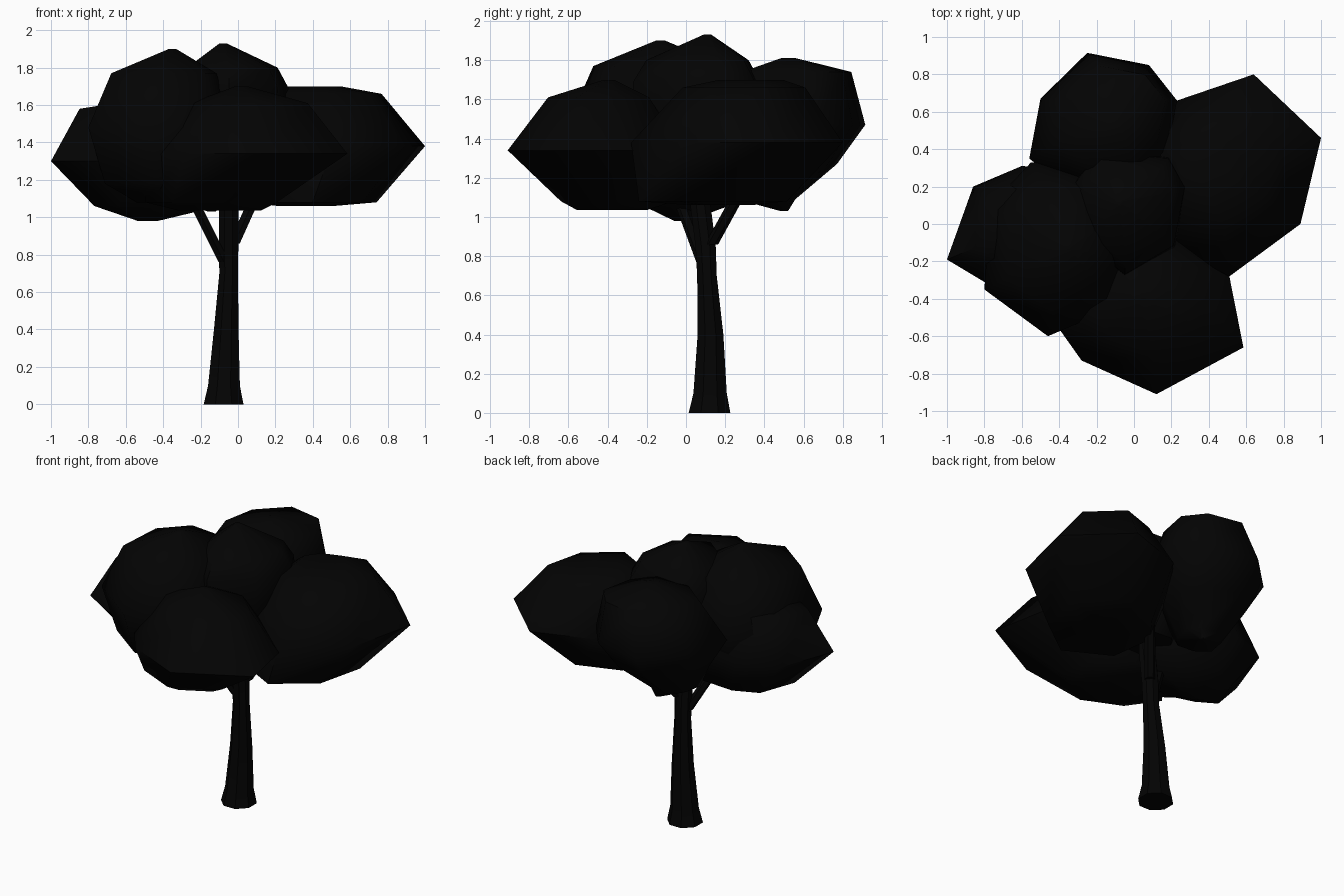
import bpy, bmesh, math

if "Cube" in bpy.data.objects:
    bpy.data.objects.remove(bpy.data.objects["Cube"])

mat = bpy.data.materials.new("near_black")
mat.diffuse_color = (0.001, 0.001, 0.001, 1)
mat.use_nodes = True
mat.node_tree.nodes["Principled BSDF"].inputs["Base Color"].default_value = mat.diffuse_color


def finish(name, bm, angle):
    bmesh.ops.recalc_face_normals(bm, faces=bm.faces[:])
    me = bpy.data.meshes.new(name)
    bm.to_mesh(me)
    bm.free()
    me.materials.append(mat)
    ob = bpy.data.objects.new(name, me)
    bpy.context.collection.objects.link(ob)
    bpy.ops.object.select_all(action='DESELECT')
    ob.select_set(True)
    bpy.context.view_layer.objects.active = ob
    bpy.ops.object.shade_smooth_by_angle(angle=math.radians(angle))


def loft(name, rings, angle=60):
    """Closed skin through rings of equal point count."""
    bm = bmesh.new()
    vs = [[bm.verts.new(p) for p in r] for r in rings]
    n = len(vs[0])
    for a, b in zip(vs, vs[1:]):
        for i in range(n):
            j = (i + 1) % n
            bm.faces.new((a[i], a[j], b[j], b[i]))
    bm.faces.new(vs[0][::-1])
    bm.faces.new(vs[-1])
    finish(name, bm, angle)


def clump(name, centre, outline, levels):
    """Leaf clump: plan outline scaled and shifted at each (z, scale, dx, dy)."""
    cx, cy = centre
    loft(name, [[(cx + (x - cx) * s + dx, cy + (y - cy) * s + dy, z) for x, y in outline]
                for z, s, dx, dy in levels])


def limb(name, stations, sides=8):
    """Trunk or branch: horizontal rings at (x, y, z, radius)."""
    loft(name, [[(x + r * math.cos(2 * math.pi * (i + .5) / sides),
                  y + r * math.sin(2 * math.pi * (i + .5) / sides), z)
                 for i in range(sides)] for x, y, z, r in stations], 40)


# trunk and branches
limb("trunk", [(-.077, .12, 0, .115), (-.075, .123, .1, .092), (-.063, .125, .4, .071),
               (-.05, .107, .7, .054), (-.05, .10, .85, .056), (-.05, .075, 1.05, .056),
               (-.05, .05, 1.2, .04)])
limb("left_branch", [(-.075, .09, .76, .034), (-.21, -.01, 1.03, .034), (-.28, -.06, 1.16, .03)], 6)
limb("right_branch", [(-.02, .13, .86, .034), (.07, .24, 1.06, .034), (.12, .30, 1.18, .03)], 6)

# leaf clumps
clump("right_leaves", (.47, .25),
      [(1.0, .46), (.64, .80), (.23, .66), (.02, .38), (.08, -.05), (.51, -.28), (.89, 0)],
      [(1.06, .3, -.12, -.08), (1.08, .70, -.10, -.12), (1.38, 1, 0, 0),
       (1.66, .58, -.01, .04), (1.70, .3, -.08, .08)])
clump("front_leaves", (.08, -.42),
      [(.585, -.66), (.51, -.28), (.23, -.02), (-.2, -.02), (-.5, -.42), (-.28, -.73), (.12, -.91)],
      [(1.035, .4, -.16, .06), (1.08, .65, -.2, .10), (1.34, 1, 0, 0),
       (1.61, .58, 0, 0), (1.70, .06, -.06, .03)])
clump("back_leaves", (-.17, .5),
      [(.23, .66), (.08, .85), (-.25, .915), (-.5, .67), (-.56, .35), (-.33, .17), (.0, .14), (.17, .35)],
      [(1.03, .05, .03, 0), (1.09, .38, -.03, -.10), (1.27, .70, 0, -.02), (1.47, 1, 0, 0),
       (1.74, .72, .05, .045), (1.81, .1, .07, .02)])
clump("upper_left_leaves", (-.42, -.13),
      [(-.04, .05), (-.25, .3), (-.55, .33), (-.77, .1), (-.80, -.35), (-.46, -.6), (-.11, -.45), (-.03, -.22)],
      [(1.08, .45, .05, .0), (1.18, .82, .02, 0), (1.48, 1, 0, 0),
       (1.77, .73, .02, 0), (1.90, .05, .07, 0)])
clump("top_leaves", (-.03, .07),
      [(.28, .2), (.19, .36), (-.2, .39), (-.34, .2), (-.28, -.1), (-.05, -.28), (.22, -.12)],
      [(1.15, .5, 0, 0), (1.5, 1, 0, 0), (1.69, .97, 0, 0), (1.80, .78, 0, 0), (1.93, .06, -.05, .04)])
clump("lower_left_leaves", (-.55, 0),
      [(-1.0, -.19), (-.80, -.31), (-.5, -.40), (-.12, -.28), (.05, 0), (-.2, .28), (-.6, .31), (-.86, .2)],
      [(.98, .1, .06, -.02), (1.06, .64, .07, .03), (1.3, 1, 0, 0),
       (1.58, .66, 0, 0), (1.62, .1, 0, 0)])
